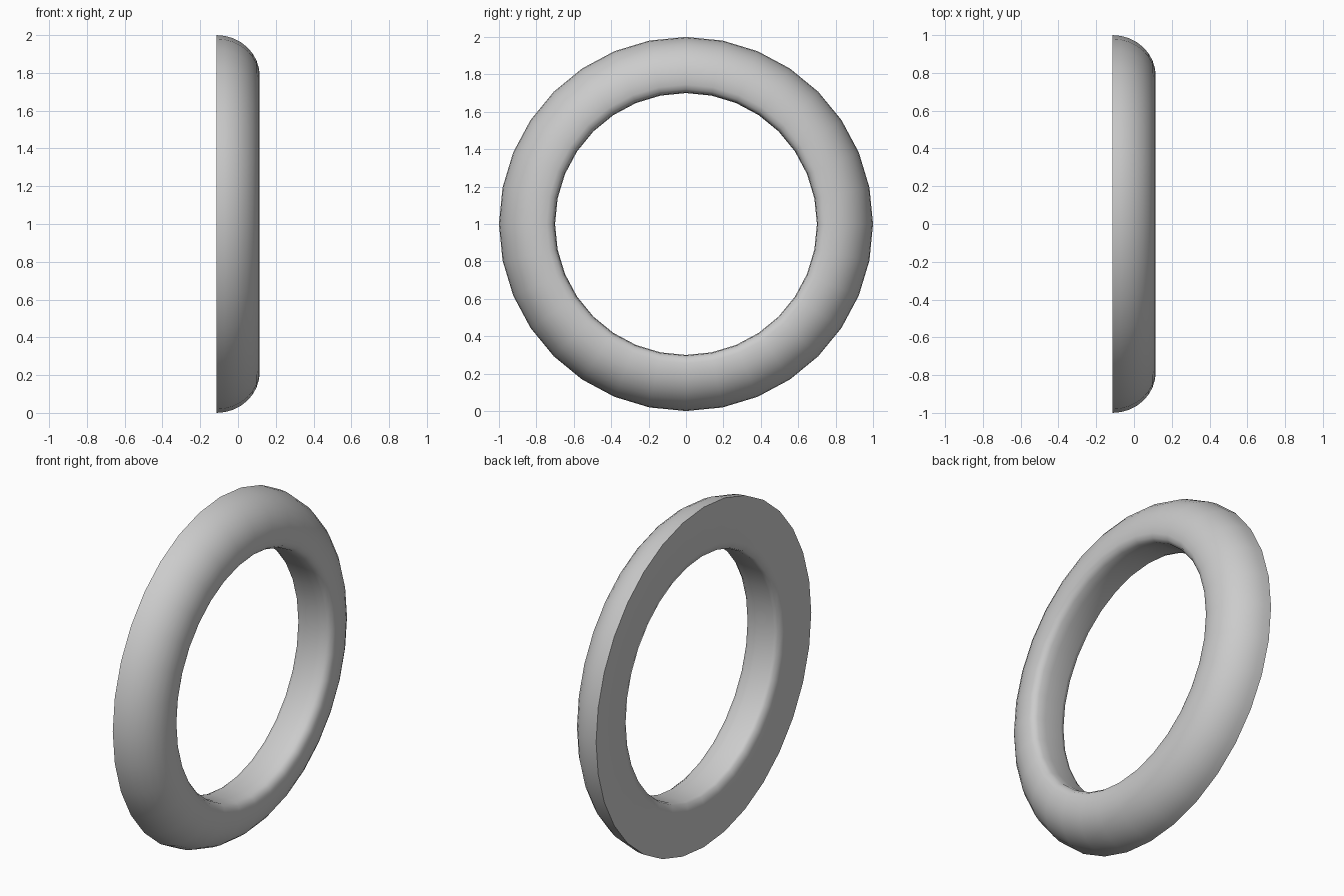
import bpy, bmesh, math
from mathutils import Vector, Matrix

if "Cube" in bpy.data.objects:
    bpy.data.objects.remove(bpy.data.objects["Cube"])

SEGMENTS = 32
BACK, FRONT = -0.115, 0.115

# D-shaped cross-section as (x, radius): flat back, rounded outer shoulder
profile = [(BACK, 1.0)]
for i in range(1, 9):
    a = math.radians(90 * i / 8)
    profile.append((BACK + 0.23 * math.sin(a), 0.785 + 0.215 * math.cos(a)))
# Front lip, inner wall and small bevel at the back of the hole
profile += [(FRONT - 0.003, 0.745), (FRONT - 0.012, 0.72), (FRONT - 0.035, 0.704),
            (0.03, 0.70), (-0.08, 0.70), (-0.102, 0.707), (BACK, 0.75)]

# Revolve the section around the x axis
bm = bmesh.new()
rings = []
for s in range(SEGMENTS):
    t = 2 * math.pi * s / SEGMENTS
    rings.append([bm.verts.new((x, r * math.sin(t), 1 + r * math.cos(t))) for x, r in profile])
n = len(profile)
for s in range(SEGMENTS):
    a, b = rings[s], rings[(s + 1) % SEGMENTS]
    for i in range(n):
        j = (i + 1) % n
        bm.faces.new((a[i], a[j], b[j], b[i]))
bmesh.ops.recalc_face_normals(bm, faces=bm.faces)

mesh = bpy.data.meshes.new("ring")
bm.to_mesh(mesh)
bm.free()
ring = bpy.data.objects.new("ring", mesh)
bpy.context.collection.objects.link(ring)

# Smooth surface with a crisp outer back edge
bpy.context.view_layer.objects.active = ring
ring.select_set(True)
bpy.ops.object.shade_smooth_by_angle(angle=math.radians(60))
